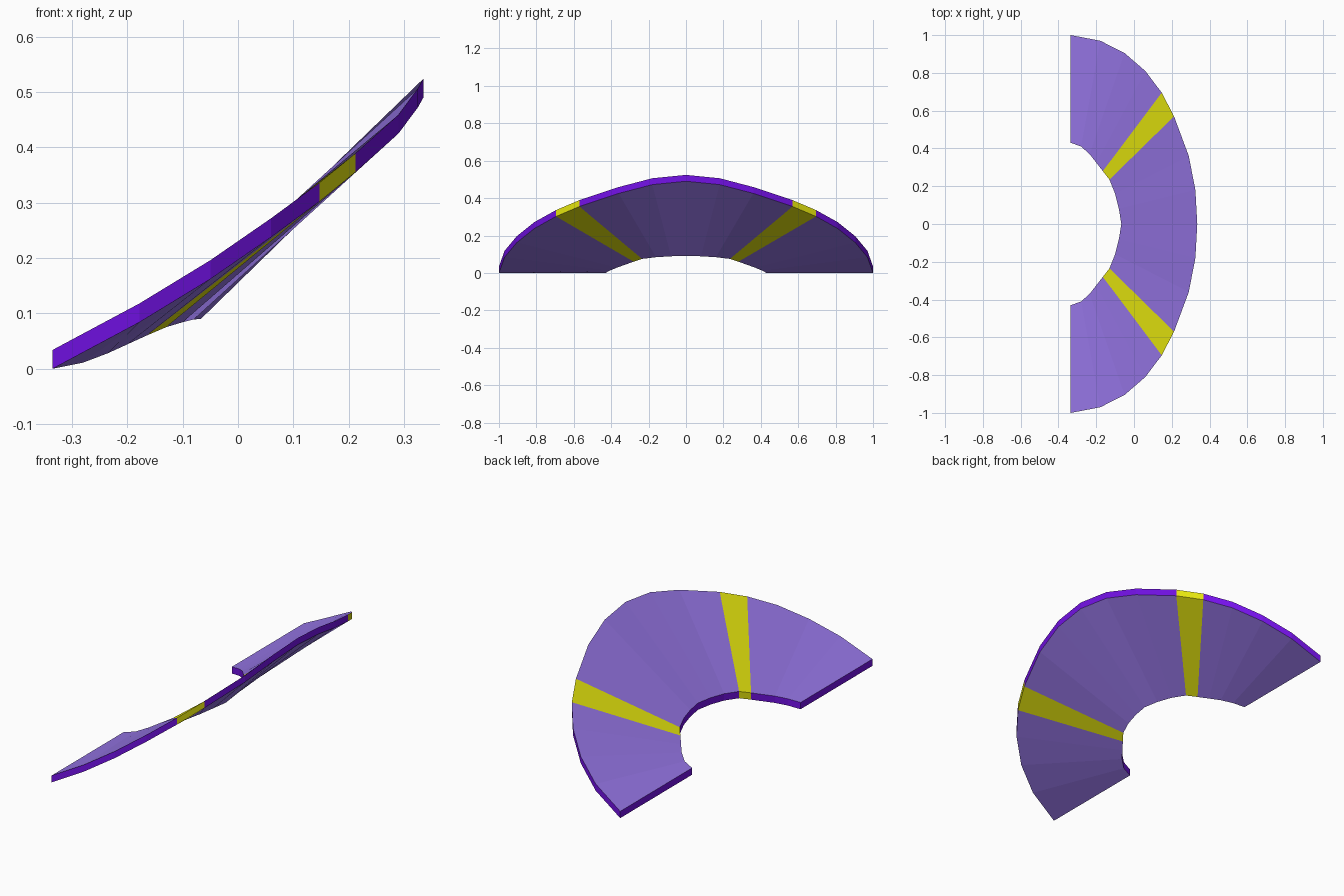
import bpy
import bmesh

if "Cube" in bpy.data.objects:
    bpy.data.objects.remove(bpy.data.objects["Cube"])

THICK = 0.034


def srgb(c):
    return c / 12.92 if c <= 0.04045 else ((c + 0.055) / 1.055) ** 2.4


def material(name, r, g, b):
    m = bpy.data.materials.new(name)
    m.diffuse_color = (srgb(r), srgb(g), srgb(b), 1)
    m.use_nodes = True
    m.node_tree.nodes["Principled BSDF"].inputs["Base Color"].default_value = m.diffuse_color
    return m


FACE = material("soft purple", 0.635, 0.50, 0.97)
EDGE = material("vivid purple", 0.46, 0.07, 0.92)
YELLOW = material("yellow", 0.95, 0.95, 0.06)

# Spokes of one half, from the flat end to the middle:
# (inner x, inner y, inner z), (outer x, outer y, outer z) of the underside
half = [
    ((-0.335, 0.43, 0.0), (-0.335, 1.0, 0.0)),
    ((-0.28, 0.41, 0.011), (-0.178, 0.97, 0.084)),
    ((-0.235, 0.37, 0.028), (-0.05, 0.905, 0.162)),
    ((-0.20, 0.325, 0.044), (0.06, 0.81, 0.238)),
    ((-0.165, 0.28, 0.060), (0.147, 0.695, 0.302)),
    ((-0.13, 0.235, 0.075), (0.212, 0.57, 0.355)),
    ((-0.10, 0.16, 0.084), (0.29, 0.36, 0.425)),
    ((-0.08, 0.08, 0.089), (0.325, 0.18, 0.472)),
    ((-0.067, 0.0, 0.090), (0.335, 0.0, 0.490)),
]
mirrored = [tuple((x, -y, z) for x, y, z in s) for s in reversed(half[:-1])]
spokes = half + mirrored
STRIPES = (4, len(spokes) - 6)      # segments painted as yellow bands

bm = bmesh.new()
rings = []
for inner, outer in spokes:
    ring = []
    for (x, y, z), dz in ((inner, 0), (outer, 0), (outer, THICK), (inner, THICK)):
        ring.append(bm.verts.new((x, y, z + dz)))
    rings.append(ring)

# Curved band: underside, outer rim, top and inner rim of each segment
for i, (a, b) in enumerate(zip(rings, rings[1:])):
    for k in range(4):
        n = (k + 1) % 4
        f = bm.faces.new((a[k], a[n], b[n], b[k]))
        f.material_index = 2 if i in STRIPES else k % 2

# Flat ends
for ring in (rings[0], rings[-1]):
    bm.faces.new(ring).material_index = 1

bmesh.ops.recalc_face_normals(bm, faces=bm.faces[:])
mesh = bpy.data.meshes.new("curved_collar")
bm.to_mesh(mesh)
bm.free()
for m in (FACE, EDGE, YELLOW):
    mesh.materials.append(m)
collar = bpy.data.objects.new("curved_collar", mesh)
bpy.context.collection.objects.link(collar)
